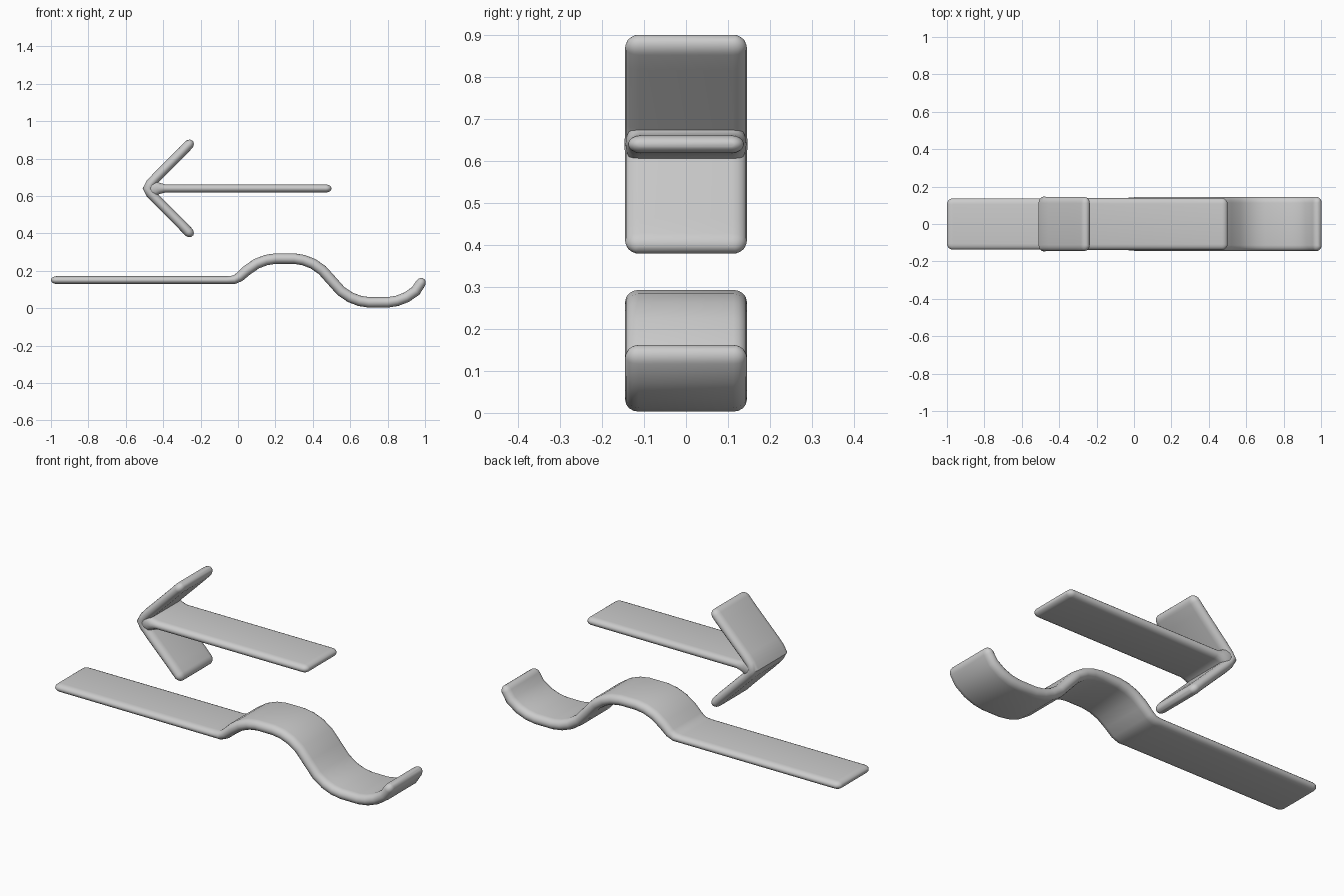
import bpy, bmesh, math
from mathutils import Vector

cube = bpy.data.objects.get("Cube")
if cube:
    bpy.data.objects.remove(cube, do_unlink=True)

grey = bpy.data.materials.new("light grey")
grey.use_nodes = True
grey.diffuse_color = (0.6, 0.6, 0.6, 1)
grey.node_tree.nodes["Principled BSDF"].inputs["Base Color"].default_value = (0.6, 0.6, 0.6, 1)

CAP_STEPS = 6
EDGE_STEPS = 8


def capped(a, b, radius):
    """Stations of a rounded end at a, heading towards b: (station, fullness)."""
    a, b = Vector(a), Vector(b)
    length = (b - a).xy.length
    out = []
    for i in range(CAP_STEPS + 1):
        ang = math.pi / 2 * (0.15 + 0.85 * i / CAP_STEPS)
        out.append((a.lerp(b, radius * (1 - math.cos(ang)) / length), math.sin(ang)))
    return out


def ribbon(name, path, radius):
    """Sweep a soft-edged strip along (x, z, half thickness, half width) stations."""
    stations = capped(path[0], path[1], radius)
    stations += [(Vector(p), 1.0) for p in path[1:-1]]
    stations += capped(path[-1], path[-2], radius)[::-1]

    bm = bmesh.new()
    rings = []
    for i, (s, full) in enumerate(stations):
        before = stations[max(i - 1, 0)][0].xy
        after = stations[min(i + 1, len(stations) - 1)][0].xy
        tangent = (after - before).normalized()
        normal = Vector((-tangent.y, tangent.x))
        ring = []
        for side in (1, -1):
            for k in range(EDGE_STEPS + 1):
                ang = side * math.pi * (k / EDGE_STEPS - 0.5)
                y = side * (s.w - radius + radius * full * math.cos(ang))
                p = s.xy + normal * (s.z * full * math.sin(ang) * 1.0)
                ring.append(bm.verts.new((p.x, y, p.y)))
            # the second pass runs back down the opposite edge
        rings.append(ring)

    n = len(rings[0])
    for r, q in zip(rings, rings[1:]):
        for k in range(n):
            bm.faces.new((r[k], r[(k + 1) % n], q[(k + 1) % n], q[k]))
    bm.faces.new(rings[0])
    bm.faces.new(rings[-1])
    bmesh.ops.recalc_face_normals(bm, faces=bm.faces)

    mesh = bpy.data.meshes.new(name)
    bm.to_mesh(mesh)
    bm.free()
    mesh.materials.append(grey)
    obj = bpy.data.objects.new(name, mesh)
    bpy.context.collection.objects.link(obj)
    bpy.ops.object.select_all(action='DESELECT')
    obj.select_set(True)
    bpy.context.view_layer.objects.active = obj
    bpy.ops.object.shade_smooth_by_angle(angle=math.radians(50))
    return obj


# Lower strip: flat run, then a crest and a matching trough
THICK, WIDE = 0.028, 0.145
mid = 0.148
half_wave = [(-0.2, 0.056), (-0.15, 0.09), (-0.1, 0.109), (-0.05, 0.117),
             (0.05, 0.117), (0.1, 0.109), (0.15, 0.09), (0.2, 0.056)]
path = [(-1, 0.15, 0.021, 0.137), (-0.06, 0.15, 0.021, 0.138),
        (-0.02, 0.152, 0.023, 0.141), (0.01, 0.168, 0.026, 0.144)]
path += [(0.25 + x, mid + z, THICK, WIDE) for x, z in half_wave]
path.append((0.5, mid, THICK, WIDE))
path += [(0.75 + x, mid - z, THICK, WIDE) for x, z in half_wave]
path.append((0.993, 0.158, 0.026, WIDE))
ribbon("wavy_strip", path, 0.032)

# Arrow head: one strip folded around the tip
AXIS = 0.64
arm = [(-0.243, 0.255), (-0.3, 0.195), (-0.44, 0.055), (-0.468, 0.025)]
head = [(x, AXIS + z, THICK * 0.93, WIDE) for x, z in arm]
head.append((-0.482, AXIS, THICK, WIDE + 0.002))
head += [(x, AXIS - z, THICK * 0.93, WIDE) for x, z in arm[::-1]]
ribbon("arrow_head", head, 0.034)

# Arrow shaft: flares where it meets the head
ribbon("arrow_shaft", [(-0.49, AXIS, 0.05, 0.144), (-0.44, AXIS, 0.045, 0.144),
                       (-0.42, AXIS, 0.03, 0.142), (-0.39, AXIS, 0.022, 0.138),
                       (0.5, AXIS, 0.021, 0.138)], 0.03)
